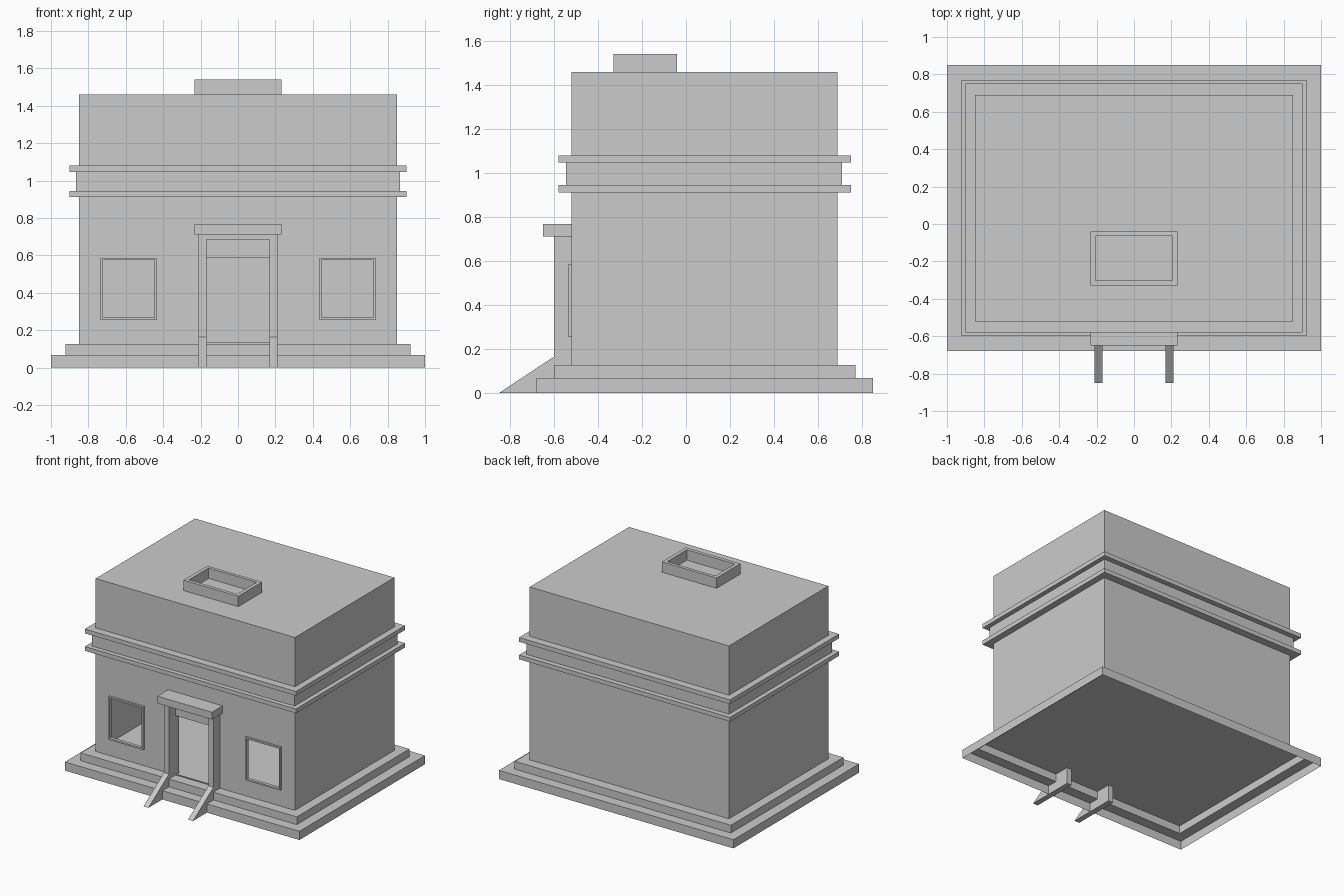
import bpy, bmesh
from mathutils import Vector

if "Cube" in bpy.data.objects:
    bpy.data.objects.remove(bpy.data.objects["Cube"])


def finish(name, bm):
    me = bpy.data.meshes.new(name)
    bm.to_mesh(me)
    bm.free()
    ob = bpy.data.objects.new(name, me)
    bpy.context.collection.objects.link(ob)
    return ob


def stepped_shell(loops, cap):
    """Skin through rectangular loops (half width, y0, y1, z), bottom to top."""
    bm = bmesh.new()
    prev = None
    for hx, y0, y1, z in loops:
        ring = [bm.verts.new((x, y, z)) for x, y in
                ((-hx, y0), (hx, y0), (hx, y1), (-hx, y1))]
        if prev:
            for i in range(4):
                j = (i + 1) % 4
                bm.faces.new((prev[i], prev[j], ring[j], ring[i]))
        prev = ring
    if cap:
        bm.faces.new(prev)
    return bm


def add_box(bm, x0, x1, y0, y1, z0, z1):
    geo = bmesh.ops.create_cube(bm, size=1)
    for v in geo["verts"]:
        v.co = Vector((x1 if v.co.x > 0 else x0,
                       y1 if v.co.y > 0 else y0,
                       z1 if v.co.z > 0 else z0))


# Stepped base, hollow underneath, its top doubling as the floor
finish("stepped_base", stepped_shell([
    (1.0, -0.68, 0.85, 0), (1.0, -0.68, 0.85, 0.067),
    (0.922, -0.60, 0.77, 0.067), (0.922, -0.60, 0.77, 0.127)], True))

# Hollow body with the double cornice in its profile
wall, ledge, band = (0.85, -0.52, 0.69), (0.90, -0.58, 0.75), (0.865, -0.545, 0.71)
profile = [(wall, 0.127), (wall, 0.912), (ledge, 0.912), (ledge, 0.945),
           (band, 0.945), (band, 1.047), (ledge, 1.047), (ledge, 1.08),
           (wall, 1.08), (wall, 1.46)]
bm = stepped_shell([(*rect, z) for rect, z in profile], True)


def front_faces():
    return [f for f in bm.faces
            if all(abs(v.co.y + 0.52) < 1e-4 and v.co.z < 0.92 for v in f.verts)]


# Door and window openings cut in the front wall
cuts = [((x, 0, 0), (1, 0, 0)) for x in (-0.73, -0.442, -0.19, 0.19, 0.442, 0.73)]
cuts += [((0, 0, z), (0, 0, 1)) for z in (0.135, 0.262, 0.585)]
for co, no in cuts:
    faces = front_faces()
    geom = faces + list({e for f in faces for e in f.edges}) \
        + list({v for f in faces for v in f.verts})
    bmesh.ops.bisect_plane(bm, geom=geom, plane_co=co, plane_no=no)
holes = []
for f in front_faces():
    c = f.calc_center_median()
    door = abs(c.x) < 0.19 and 0.135 < c.z < 0.585
    window = 0.442 < abs(c.x) < 0.73 and 0.262 < c.z < 0.585
    if door or window:
        holes.append(f)
bmesh.ops.delete(bm, geom=holes, context='FACES')
finish("body_walls", bm)

# Window frames
for side, s in (("left", -1), ("right", 1)):
    bm = bmesh.new()
    y0, y1 = -0.535, -0.51
    for x0, x1, z0, z1 in ((0.435, 0.447, 0.255, 0.587), (0.723, 0.735, 0.255, 0.587),
                           (0.447, 0.723, 0.255, 0.267), (0.447, 0.723, 0.575, 0.587)):
        xa, xb = sorted((s * x0, s * x1))
        add_box(bm, xa, xb, y0, y1, z0, z1)
    finish(side + "_window_frame", bm)

# Door posts with sloping feet
for side, s in (("left", -1), ("right", 1)):
    bm = bmesh.new()
    outline = [(-0.85, 0), (-0.60, 0.165), (-0.60, 0.712), (-0.48, 0.712),
               (-0.48, 0), (-0.60, 0)]
    face = bm.faces.new([bm.verts.new((s * 0.19 - 0.021, y, z)) for y, z in outline])
    ext = bmesh.ops.extrude_face_region(bm, geom=[face])
    moved = [v for v in ext["geom"] if isinstance(v, bmesh.types.BMVert)]
    bmesh.ops.translate(bm, verts=moved, vec=(0.042, 0, 0))
    if not face.is_valid or len(bm.faces) < 8:
        bm.faces.new([v for v in bm.verts if v not in moved])
    bmesh.ops.recalc_face_normals(bm, faces=bm.faces)
    finish(side + "_door_post", bm)

# Beam between the posts and the lintel above
bm = bmesh.new()
add_box(bm, -0.17, 0.17, -0.60, -0.48, 0.685, 0.712)
finish("door_beam", bm)
bm = bmesh.new()
add_box(bm, -0.233, 0.233, -0.65, -0.48, 0.712, 0.768)
finish("door_lintel", bm)

# Open roof hatch
outer, inner = (0.233, -0.33, -0.04), (0.205, -0.303, -0.065)
finish("roof_hatch", stepped_shell([
    (*outer, 1.46), (*outer, 1.54), (*inner, 1.54), (*inner, 1.46)], False))
